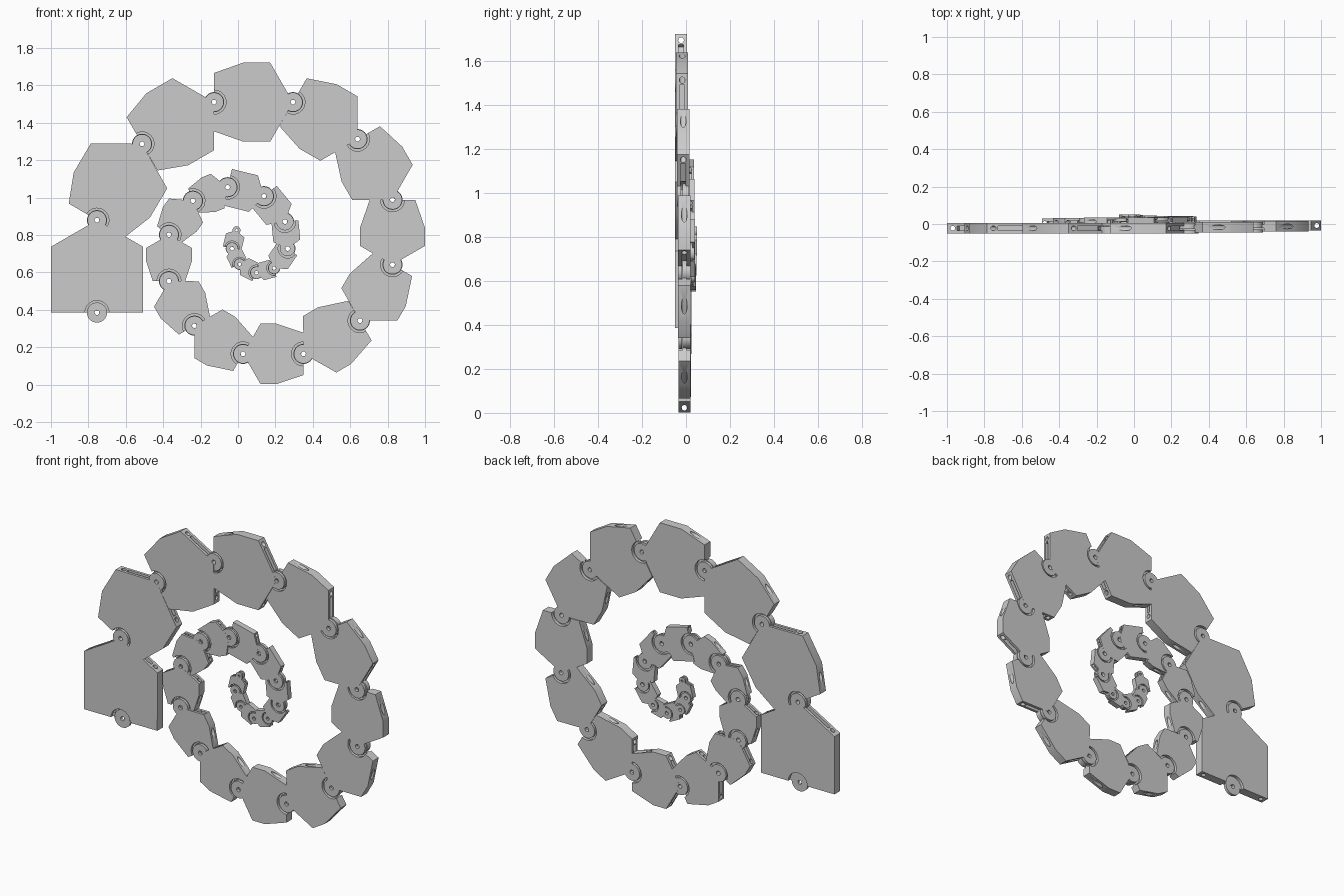
import bpy, bmesh
from math import sin, cos, pi, tan
from mathutils import Matrix, Vector

if "Cube" in bpy.data.objects:
    bpy.data.objects.remove(bpy.data.objects["Cube"])

# Hinge positions (x, z) along the spiral, outermost first
HINGES = [(-.754, .385), (-.754, .879), (-.513, 1.287), (-.128, 1.51), (.294, 1.51),
          (.639, 1.312), (.826, .988), (.826, .641), (.652, .342), (.35, .164),
          (.027, .164), (-.233, .315), (-.369, .553), (-.369, .801), (-.241, .983),
          (-.056, 1.055), (.139, 1.007), (.251, .871), (.265, .727), (.193, .623),
          (.099, .598), (.008, .644), (-.032, .727), (-.008, .825)]
# Front and back faces drift and thin out along the chain (link, y)
FRONT = [(0, -.05), (3, -.05), (6, -.036), (9, -.034), (12, -.022), (15, .0), (22, .02)]
BACK = [(0, .005), (3, .005), (6, .02), (9, .02), (12, .029), (15, .036), (22, .05)]


def lerp(table, i):
    for (a, ya), (b, yb) in zip(table, table[1:]):
        if a <= i <= b:
            return ya + (yb - ya) * (i - a) / (b - a)


def circle(c, r, n=32):
    return [(c[0] + r * cos(2 * pi * k / n), c[1] + r * sin(2 * pi * k / n)) for k in range(n)]


def prism(bm, pts, y0, y1):
    a = [bm.verts.new((u, y0, v)) for u, v in pts]
    b = [bm.verts.new((u, y1, v)) for u, v in pts]
    n = len(pts)
    faces = [bm.faces.new(a), bm.faces.new(b[::-1])]
    faces += [bm.faces.new((a[k], b[k], b[(k + 1) % n], a[(k + 1) % n])) for k in range(n)]
    bmesh.ops.recalc_face_normals(bm, faces=faces)


def washer(bm, c, r, hole, y0, y1, n=32):
    loops = [[bm.verts.new((u, y, v)) for u, v in circle(c, rr, n)]
             for rr, y in ((r, y0), (r, y1), (hole, y1), (hole, y0))]
    faces = []
    for j in range(4):
        p, q = loops[j], loops[(j + 1) % 4]
        faces += [bm.faces.new((p[k], q[k], q[(k + 1) % n], p[(k + 1) % n])) for k in range(n)]
    bmesh.ops.recalc_face_normals(bm, faces=faces)


def to_object(bm, name):
    me = bpy.data.meshes.new(name)
    bm.to_mesh(me)
    bm.free()
    ob = bpy.data.objects.new(name, me)
    bpy.context.collection.objects.link(ob)
    return ob


lengths = [(Vector(b) - Vector(a)).length for a, b in zip(HINGES, HINGES[1:])]
# Clearance radius at each hinge
radii = [min(.064, .4 * l) for l in lengths] + [.027]

for i, L in enumerate(lengths):
    d = (Vector(HINGES[i + 1]) - Vector(HINGES[i])) / L
    y0, y1 = lerp(FRONT, i), lerp(BACK, i)
    t = (y1 - y0) / 3
    mid = (y0 + y1) / 2
    hw = .5 * L
    R0, R1 = radii[i], radii[i + 1]
    pin0, pin1 = min(.0125, .25 * R0), min(.0125, .25 * R1)
    shoulder = L - hw * tan(pi / 6)

    # Link body: narrow base, wide flanks, pitched roof
    if i == 0 or i >= 15:
        side = [(.998 * hw, 0), (hw, shoulder)]
    else:
        side = [(.37 * L if i < 6 else .35 * L, 0),
                (hw, min(.33 + .02 * (i - 1), .45) * L), (hw, shoulder)]
    outline = side + [(0, L)] + [(-u, v) for u, v in reversed(side)]
    bm = bmesh.new()
    prism(bm, outline, y0, y1)
    body = to_object(bm, f"link_{i + 1:02d}")

    # Cutter: side recesses at the base, roof slot, pin holes, cable holes
    bm = bmesh.new()
    prism(bm, circle((0, 0), R0), y0 - .02, y0 + t)
    prism(bm, circle((0, 0), R0), y1 - t, y1 + .02)
    prism(bm, circle((0, L), R1), y0 + t * .95, y1 - t * .95)
    prism(bm, circle((0, 0), pin0, 16), y0 - .03, y1 + .03)
    prism(bm, circle((0, L), pin1, 16), y0 - .03, y1 + .03)
    for s in (-1, 1):
        roof = [Vector((s * f * hw, L - f * hw * tan(pi / 6))) for f in (.1, .78)]
        out = Vector((s * .5, .866))
        depth = min(.025, .1 * L)
        g = [roof[0] + out * .03, roof[1] + out * .03, roof[1] - out * depth, roof[0] - out * depth]
        prism(bm, [tuple(p) for p in g], y0 + t * .9, y1 - t * .9)
        bmesh.ops.create_cone(bm, cap_ends=True, segments=16, depth=L * 1.4,
                              radius1=min(.013, .06 * L, .7 * t), radius2=min(.013, .06 * L, .7 * t),
                              matrix=Matrix.Translation((s * .87 * hw, mid, L / 2)))
    cutter = to_object(bm, "cutter")
    cutter.hide_render = True
    mod = body.modifiers.new("cut", 'BOOLEAN')
    mod.operation, mod.solver, mod.object, mod.use_self = 'DIFFERENCE', 'EXACT', cutter, True
    dg = bpy.context.evaluated_depsgraph_get()
    cut = bpy.data.meshes.new_from_object(body.evaluated_get(dg))
    body.modifiers.clear()
    bpy.data.objects.remove(cutter)

    # Hinge knuckles: single tongue at the base, fork plates at the tip
    bm = bmesh.new()
    bm.from_mesh(cut)
    e = .0004
    washer(bm, (0, 0), R0 * .84, pin0, y0 + t + e, y1 - t - e)
    washer(bm, (0, L), R1 * .8, pin1, y0 + e, y0 + t * .95 - e)
    washer(bm, (0, L), R1 * .8, pin1, y1 - t * .95 + e, y1 - e)
    bm.to_mesh(body.data)
    bm.free()
    body.matrix_world = Matrix(((d.y, 0, d.x, HINGES[i][0]), (0, 1, 0, 0),
                                (-d.x, 0, d.y, HINGES[i][1]), (0, 0, 0, 1)))
    bpy.ops.object.select_all(action='DESELECT')
    body.select_set(True)
    bpy.context.view_layer.objects.active = body
    bpy.ops.object.shade_smooth_by_angle(angle=.5)
